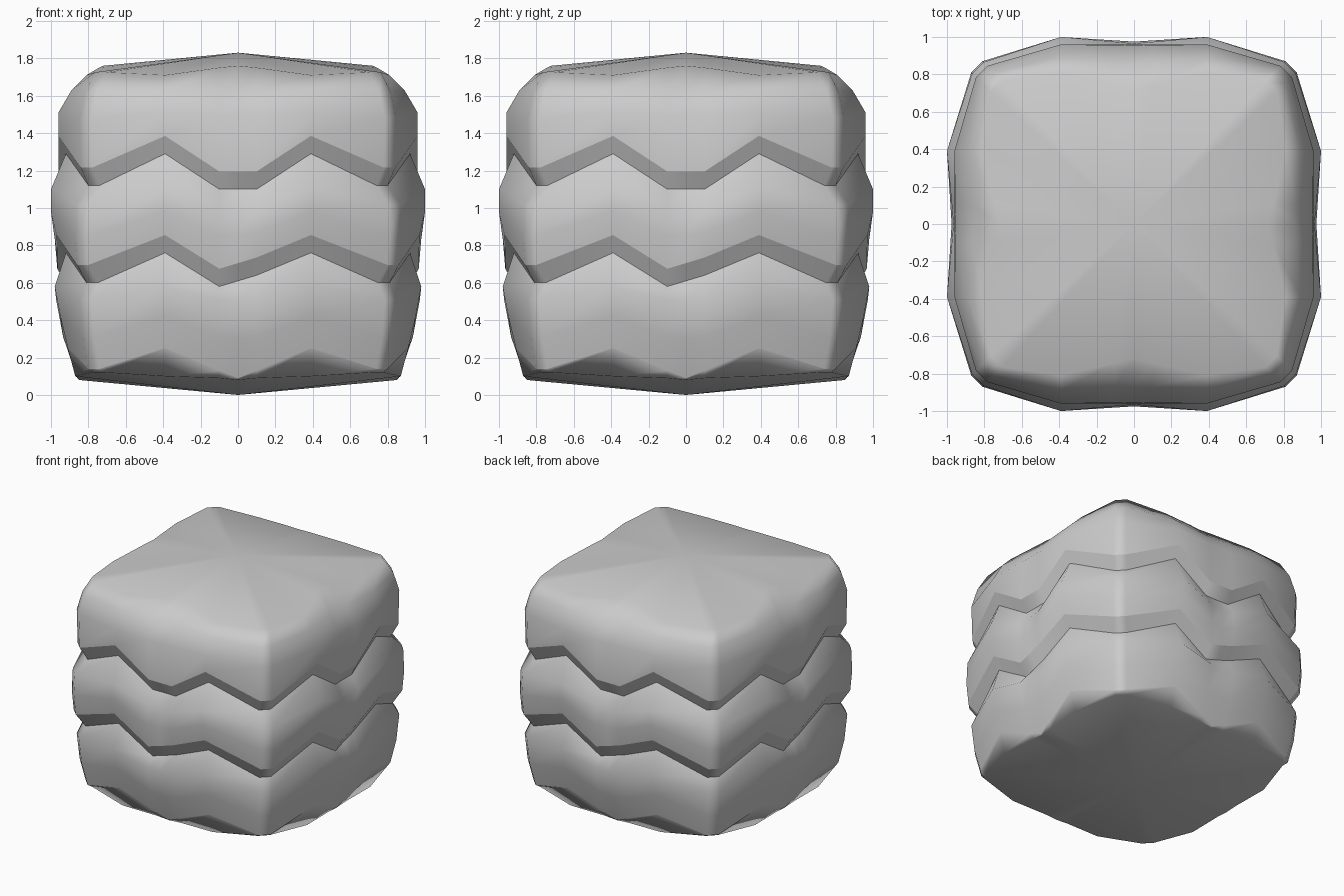
import bpy, bmesh
from math import pi
from mathutils import Matrix, Vector

if "Cube" in bpy.data.objects:
    bpy.data.objects.remove(bpy.data.objects["Cube"])


def side_points(corner, peak, mid, zs):
    """One side of a ring, front facing: corner, peak, dip, centre, dip, peak, corner."""
    near = mid + (peak - mid) * 0.25
    ts = (0.06 - corner, -0.39, -0.1, 0.0, 0.1, 0.39, corner - 0.06)
    outs = (corner, peak, near, mid, near, peak, corner)
    return [Vector((t, -o, z)) for t, o, z in zip(ts, outs, zs)]


def zigzag(corner, peak, left, centre, right):
    return (corner, peak, left, centre, right, peak, corner)


def lift(zs, dz):
    return tuple(z + dz for z in zs)


low_seam = zigzag(0.60, 0.76, 0.58, 0.61, 0.64)
high_seam = zigzag(1.12, 1.29, 1.10, 1.10, 1.10)

# Rings from bottom to top: reach at corner, peak and centre, then heights
rings = [
    (0.775, 0.87, 0.85, zigzag(0.12, 0.10, 0.09, 0.08, 0.09)),   # underside rim
    (0.80, 0.91, 0.86, zigzag(0.14, 0.25, 0.13, 0.09, 0.13)),    # base zigzag
    (0.83, 0.95, 0.93, zigzag(0.31, 0.42, 0.31, 0.30, 0.31)),
    (0.845, 0.98, 0.97, zigzag(0.51, 0.58, 0.51, 0.50, 0.51)),
    (0.81, 0.92, 0.91, low_seam),                                # lower notch
    (0.86, 0.97, 0.965, lift(low_seam, 0.095)),
    (0.87, 1.00, 0.975, zigzag(0.85, 0.98, 0.85, 0.85, 0.87)),
    (0.865, 1.00, 0.965, zigzag(1.02, 1.10, 1.00, 1.00, 1.00)),
    (0.80, 0.92, 0.91, high_seam),                               # upper notch
    (0.84, 0.96, 0.96, lift(high_seam, 0.095)),
    (0.845, 0.96, 0.955, zigzag(1.48, 1.51, 1.50, 1.50, 1.50)),
    (0.815, 0.89, 0.86, zigzag(1.62, 1.63, 1.63, 1.63, 1.63)),
    (0.765, 0.81, 0.72, zigzag(1.725, 1.71, 1.75, 1.76, 1.75)),  # crown edge
]
seams = {1, 4, 5, 8, 9}          # rings with a crisp edge

bm = bmesh.new()
loops = []
for corner, peak, mid, zs in rings:
    loop = []
    for k in range(4):
        turn = Matrix.Rotation(k * pi / 2, 3, 'Z')
        loop += [bm.verts.new(turn @ p) for p in side_points(corner, peak, mid, zs)]
    loops.append(loop)

# Skin between the rings
n = len(loops[0])
for a, b in zip(loops, loops[1:]):
    for i in range(n):
        j = (i + 1) % n
        bm.faces.new((a[i], a[j], b[j], b[i]))

# Shallow cone caps
bottom = bm.verts.new((0, 0, 0))
top = bm.verts.new((0, 0, 1.83))
for i in range(n):
    j = (i + 1) % n
    bm.faces.new((bottom, loops[0][j], loops[0][i]))
    bm.faces.new((top, loops[-1][i], loops[-1][j]))
bmesh.ops.recalc_face_normals(bm, faces=bm.faces[:])

# Smooth tiers, crisp seams
for f in bm.faces:
    f.smooth = True
for r in seams:
    for i in range(n):
        bm.edges.get((loops[r][i], loops[r][(i + 1) % n])).smooth = False

mesh = bpy.data.meshes.new("layered_block")
bm.to_mesh(mesh)
bm.free()
block = bpy.data.objects.new("layered_block", mesh)
bpy.context.collection.objects.link(block)

# Let the broad faces set the shading
weighted = block.modifiers.new("weighted_normals", 'WEIGHTED_NORMAL')
weighted.keep_sharp = True
